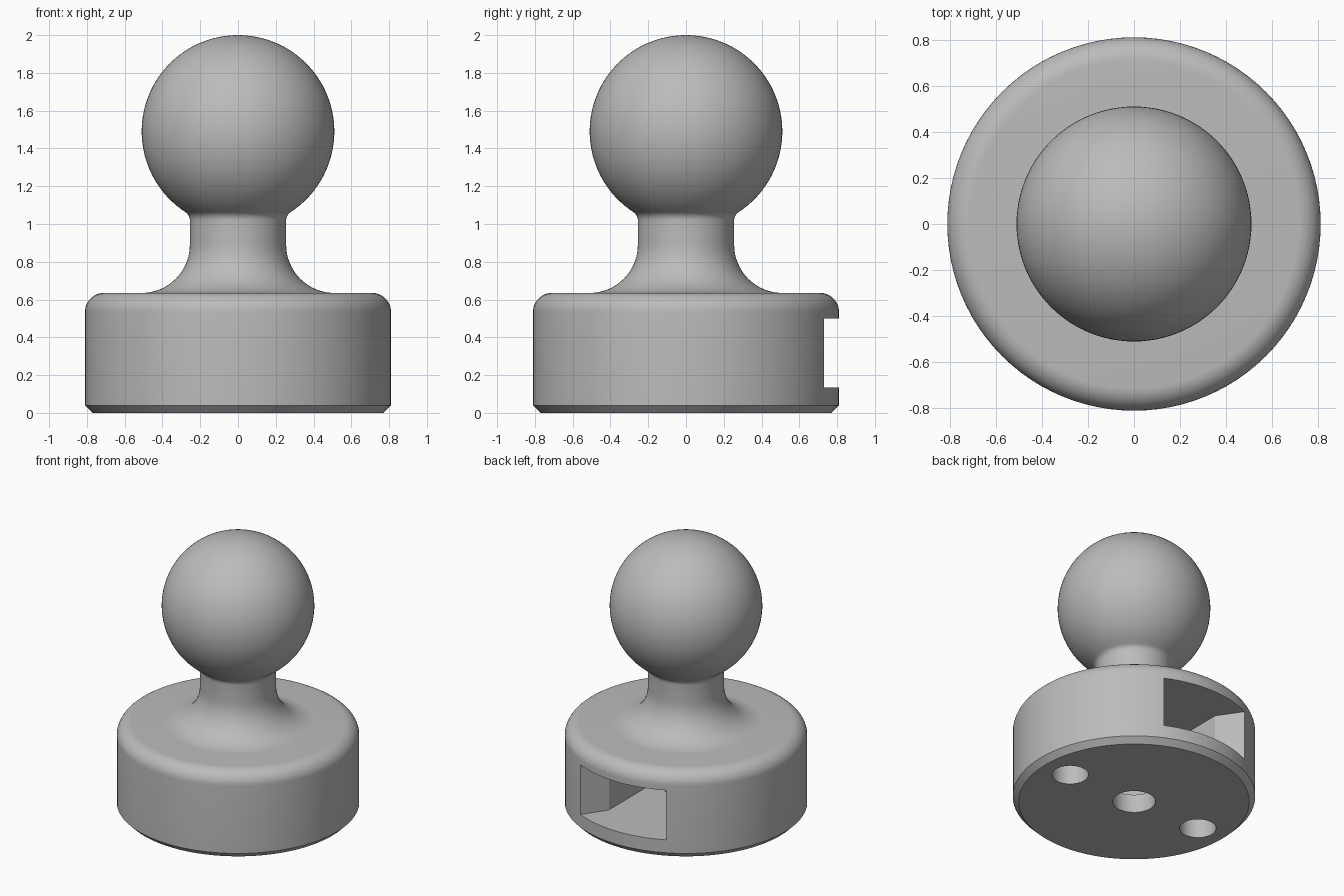
import bpy
import bmesh
from math import sin, cos, pi, atan2, sqrt, radians

old = bpy.data.objects.get("Cube")
if old:
    bpy.data.objects.remove(old, do_unlink=True)

grey = bpy.data.materials.new("plain grey")
grey.use_nodes = True
colour = (0.5, 0.5, 0.5, 1)
grey.diffuse_color = colour
grey.node_tree.nodes["Principled BSDF"].inputs["Base Color"].default_value = colour


def arc(cx, cz, r, start, end, steps):
    """Points of a circular arc in the profile plane, angles in radians."""
    angles = [start + (end - start) * i / steps for i in range(steps + 1)]
    return [(cx + r * cos(a), cz + r * sin(a)) for a in angles]


def make_object(name, bm):
    bmesh.ops.recalc_face_normals(bm, faces=bm.faces)
    mesh = bpy.data.meshes.new(name)
    bm.to_mesh(mesh)
    bm.free()
    mesh.materials.append(grey)
    obj = bpy.data.objects.new(name, mesh)
    bpy.context.collection.objects.link(obj)
    return obj


def revolve(name, profile, segments):
    bm = bmesh.new()
    verts = [bm.verts.new((x, 0, z)) for x, z in profile]
    edges = [bm.edges.new(pair) for pair in zip(verts, verts[1:])]
    bmesh.ops.spin(bm, geom=verts + edges, cent=(0, 0, 0), axis=(0, 0, 1),
                   angle=2 * pi, steps=segments, use_merge=True)
    bmesh.ops.remove_doubles(bm, verts=bm.verts, dist=1e-5)
    # close the flat underside with one face
    bmesh.ops.holes_fill(bm, edges=[e for e in bm.edges if e.is_boundary], sides=0)
    return make_object(name, bm)


def prism(name, outline, z0, z1):
    bm = bmesh.new()
    face = bm.faces.new([bm.verts.new((x, y, z0)) for x, y in outline])
    new = bmesh.ops.extrude_face_region(bm, geom=[face])["geom"]
    top = [v for v in new if isinstance(v, bmesh.types.BMVert)]
    bmesh.ops.translate(bm, verts=top, vec=(0, 0, z1 - z0))
    return make_object(name, bm)


def circle(cx, r, sides=48):
    return [(cx + r * cos(2 * pi * i / sides), r * sin(2 * pi * i / sides))
            for i in range(sides)]


# Dimensions
base_r, base_top, round_r = 0.81, 0.635, 0.10
neck_r, flare_r, collar_r = 0.255, 0.255, 0.05
ball_r, ball_z = 0.51, 1.49

# Small collar fillet, tangent to both neck and ball
collar_x = neck_r + collar_r
collar_z = ball_z - sqrt((ball_r + collar_r) ** 2 - collar_x ** 2)
meet = atan2(ball_z - collar_z, -collar_x)

# Base, flared neck and ball as one revolved body
profile = [(base_r - 0.04, 0), (base_r, 0.04)]
profile += arc(base_r - round_r, base_top - round_r, round_r, 0, pi / 2, 10)
profile += arc(neck_r + flare_r, base_top + flare_r, flare_r, -pi / 2, -pi, 16)
profile += arc(collar_x, collar_z, collar_r, pi, meet, 6)
profile += arc(0, ball_z, ball_r, meet - pi, pi / 2, 40)[1:-1]
profile += [(0, ball_z + ball_r)]
body = revolve("ball_mount", profile, 96)

# Nut slot: flared mouth at the back, straight channel, pointed end
half = [(0.466, 0.90), (0.235, 0.564), (0.235, -0.136)]
slot = half + [(0, -0.271)] + [(-x, y) for x, y in reversed(half)]
cutters = [prism("nut_slot_cutter", slot, 0.135, 0.50)]

# Bolt hole into the slot and a pair of blind holes beside it
cutters.append(prism("bolt_hole_cutter", circle(0, 0.143), -0.1, 0.3))
for side, x in (("left", 0.557), ("right", -0.557)):
    cutters.append(prism(side + "_hole_cutter", circle(x, 0.122), -0.1, 0.35))

bpy.ops.object.select_all(action='DESELECT')
body.select_set(True)
bpy.context.view_layer.objects.active = body
for cutter in cutters:
    cutter.hide_render = True
    mod = body.modifiers.new(cutter.name, 'BOOLEAN')
    mod.operation = 'DIFFERENCE'
    mod.solver = 'EXACT'
    mod.object = cutter
    bpy.ops.object.modifier_apply(modifier=mod.name)
    bpy.data.objects.remove(cutter, do_unlink=True)

bpy.ops.object.shade_smooth_by_angle(angle=radians(30))
